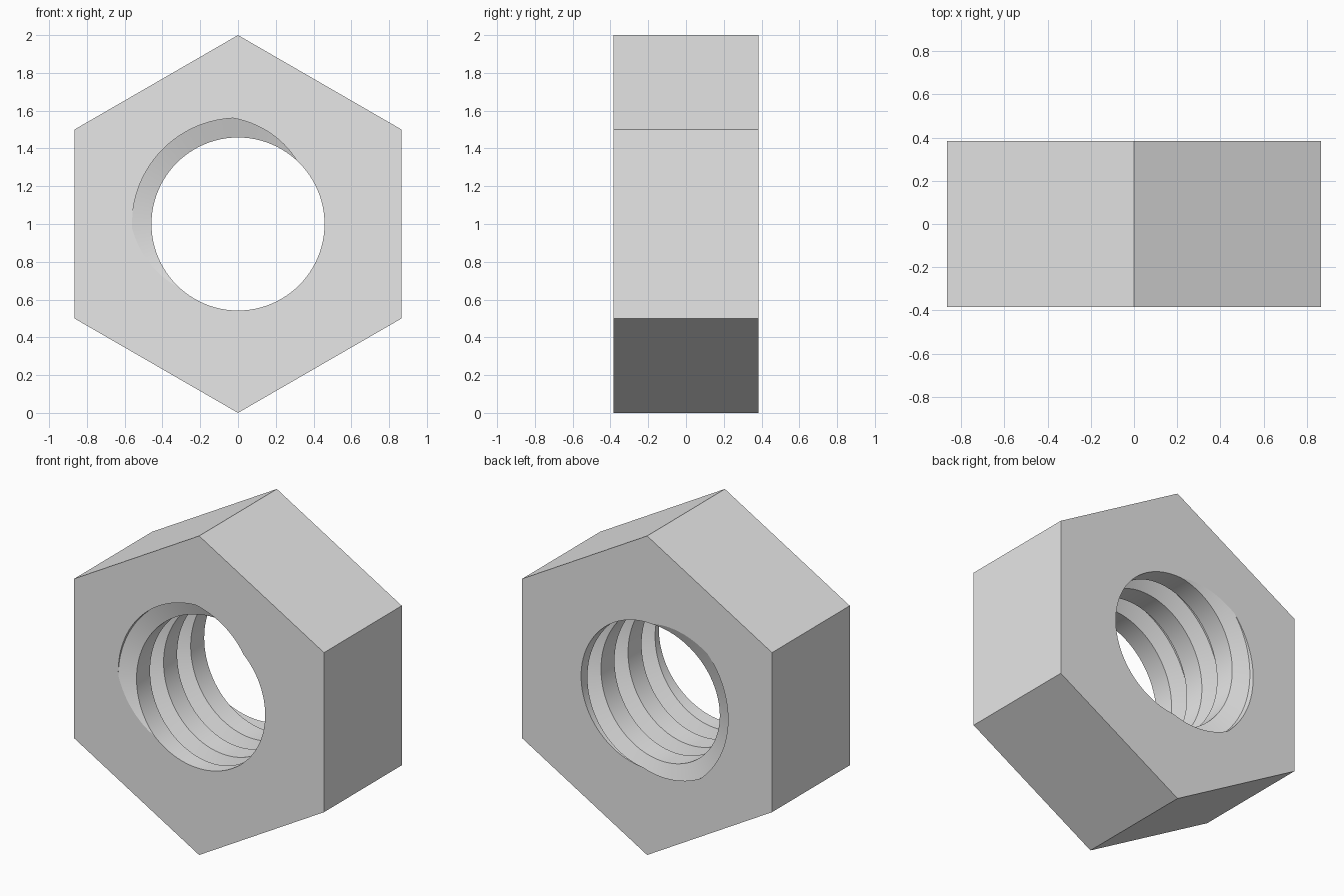
import bpy, bmesh
from math import cos, sin, pi, radians

cube = bpy.data.objects.get("Cube")
if cube:
    bpy.data.objects.remove(cube, do_unlink=True)

HALF = 0.385                      # half the nut thickness
PITCH = 2 * HALF / 2.872          # thread advance per turn
CREST, ROOT = 0.458, 0.561        # inner and outer thread radius
SEGMENTS = 96
START = radians(137.5)            # groove centre on the front face

# Thread profile over one pitch: (fraction of pitch, radius)
PROFILE = [(-1/4, CREST), (-1/8, ROOT), (1/8, ROOT), (1/4, CREST)]


def point(radius, angle, y):
    return (radius * cos(angle), y, 1 + radius * sin(angle))


bm = bmesh.new()

# Helical bore, made longer than the nut
rows = [(turn + t, r) for turn in range(-2, 7) for t, r in PROFILE]
columns = []
for i in range(SEGMENTS + 1):
    a = 2 * pi * i / SEGMENTS
    shift = (START - a) / (2 * pi)
    columns.append([bm.verts.new(point(r, a, -HALF + PITCH * (t + shift)))
                    for t, r in rows])
for c0, c1 in zip(columns, columns[1:]):
    for j in range(len(rows) - 1):
        bm.faces.new((c0[j], c1[j], c1[j + 1], c0[j + 1])).smooth = True
bmesh.ops.remove_doubles(bm, verts=bm.verts, dist=1e-5)

# Trim the bore flush with both ends
for side in (-1, 1):
    bmesh.ops.bisect_plane(bm, geom=bm.verts[:] + bm.edges[:] + bm.faces[:],
                           plane_co=(0, side * HALF, 0), plane_no=(0, side, 0),
                           dist=1e-6, clear_outer=True)

# Flat end faces between the bore rim and the hexagon
rings = []
rims = [[e for e in bm.edges if e.is_boundary and e.verts[0].co.y * side > 0]
        for side in (-1, 1)]
for side, rim in zip((-1, 1), rims):
    ring = [bm.verts.new(point(1, radians(30 + 60 * k), side * HALF)) for k in range(6)]
    outline = [bm.edges.new((ring[k], ring[(k + 1) % 6])) for k in range(6)]
    bmesh.ops.triangle_fill(bm, edges=rim + outline, use_beauty=True, normal=(0, side, 0))
    rings.append(ring)

# Six side flats
front, back = rings
for k in range(6):
    n = (k + 1) % 6
    bm.faces.new((front[k], front[n], back[n], back[k]))
bmesh.ops.recalc_face_normals(bm, faces=bm.faces)

mesh = bpy.data.meshes.new("hex_nut")
bm.to_mesh(mesh)
bm.free()
nut = bpy.data.objects.new("hex_nut", mesh)
bpy.context.collection.objects.link(nut)

# Plain grey metal
grey = bpy.data.materials.new("light_grey")
grey.use_nodes = True
colour = (0.8, 0.8, 0.8, 1)
grey.diffuse_color = colour
grey.node_tree.nodes["Principled BSDF"].inputs["Base Color"].default_value = colour
mesh.materials.append(grey)

# Smooth thread, crisp flats
bpy.ops.object.select_all(action='DESELECT')
nut.select_set(True)
bpy.context.view_layer.objects.active = nut
bpy.ops.object.shade_smooth_by_angle(angle=radians(15))
